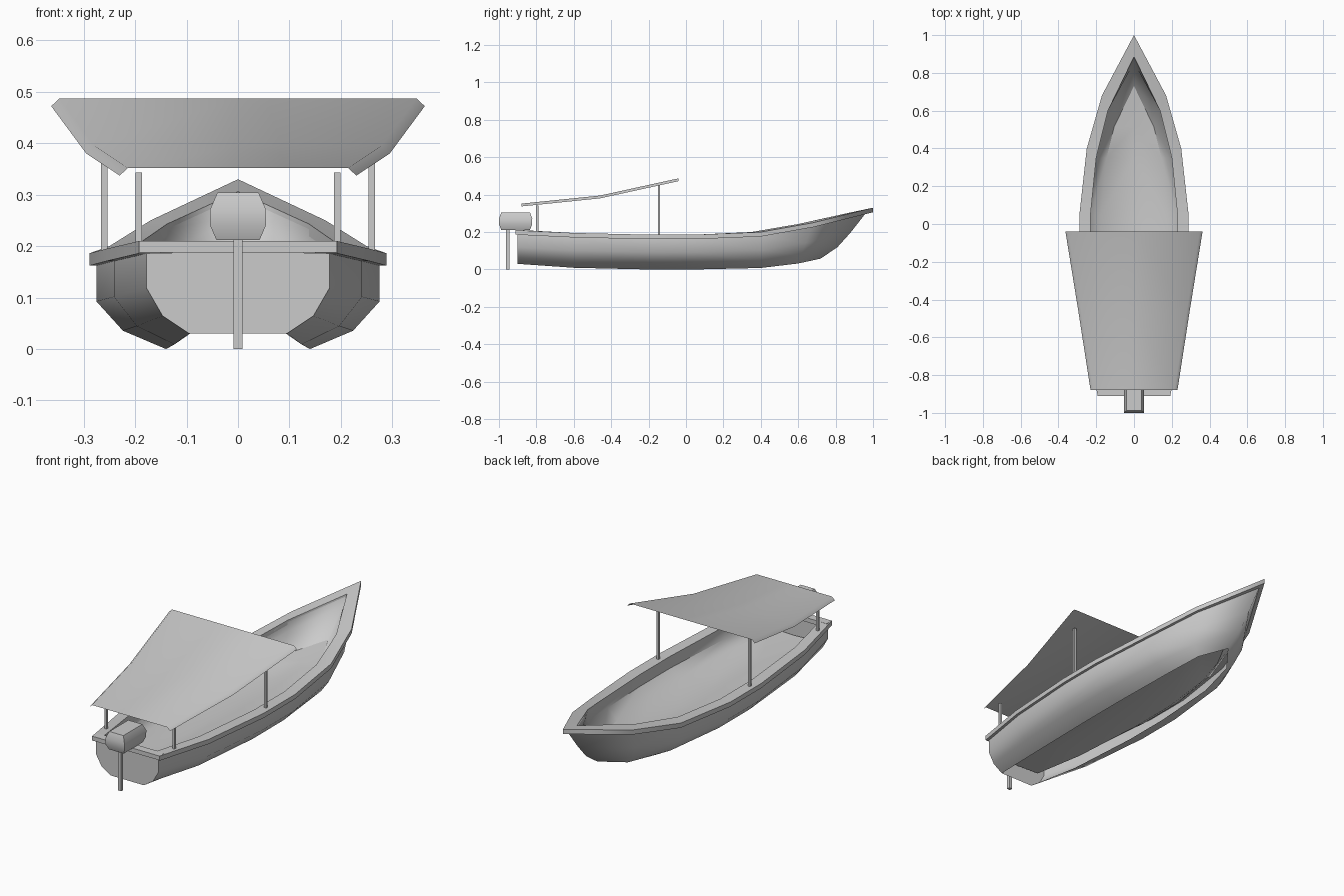
import bpy, bmesh, math

if "Cube" in bpy.data.objects:
    bpy.data.objects.remove(bpy.data.objects["Cube"])


def finish(name, bm, mirror=False, angle=30):
    bmesh.ops.remove_doubles(bm, verts=bm.verts, dist=0.0005)
    bmesh.ops.recalc_face_normals(bm, faces=bm.faces)
    me = bpy.data.meshes.new(name)
    bm.to_mesh(me)
    bm.free()
    ob = bpy.data.objects.new(name, me)
    bpy.context.collection.objects.link(ob)
    if mirror:
        m = ob.modifiers.new("mirror", 'MIRROR')
        m.merge_threshold = 0.001
    bpy.ops.object.select_all(action='DESELECT')
    ob.select_set(True)
    bpy.context.view_layer.objects.active = ob
    bpy.ops.object.shade_smooth_by_angle(angle=math.radians(angle))
    return ob


def loft(name, stations, closed=False, caps=False, mirror=True, angle=30):
    """Skin a surface through equal-length rows of points."""
    bm = bmesh.new()
    rows = [[bm.verts.new(p) for p in s] for s in stations]
    n = len(rows[0])
    for a, b in zip(rows, rows[1:]):
        for i in range(n if closed else n - 1):
            j = (i + 1) % n
            bm.faces.new((a[i], a[j], b[j], b[i]))
    if caps:
        bm.faces.new(rows[0])
        bm.faces.new(rows[-1])
    return finish(name, bm, mirror, angle)


def box(name, x, y, z):
    rows = [[(x[0], y[0], h), (x[1], y[0], h), (x[1], y[1], h), (x[0], y[1], h)] for h in z]
    return loft(name, rows, closed=True, caps=True, mirror=False)


# rail: (y, half width, top z) outside, and (y, half width, z) inside
outer = [(-.91, .192, .21), (-.6, .255, .195), (-.2, .289, .186), (.05, .289, .186),
         (.4, .25, .2), (.68, .17, .25), (1.0, 0, .33)]
inner = [(-.87, .15, .21), (-.6, .2, .195), (-.2, .23, .186), (.05, .23, .186),
         (.35, .2, .2), (.6, .138, .243), (.885, 0, .306)]
T = .024
loft("gunwale", [[(xo, yo, zo), (xo, yo, zo - T), (xi, yi, zi - T), (xi, yi, zi)]
                 for (yo, xo, zo), (yi, xi, zi) in zip(outer, inner)], closed=True)
box("stern_rail", (-.192, .192), (-.911, -.87), (.188, .21))

# outer hull skin: top edge follows the rail, lower edge is the open chine
chine = [(-.9, .095, .03), (-.6, .124, .009), (-.2, .14, 0), (.05, .14, 0),
         (.4, .125, .008), (.6, .09, .032), (.72, 0, .058)]
hull = []
for k, ((yo, xo, zo), (yb, xb, zb)) in enumerate(zip(outer, chine)):
    yt = {0: -.9, 5: .67, 6: .965}.get(k, yo)
    bow = k == 6
    xt, zt = max(xo - .014, 0), zo - T
    row = []
    for fx, fy, fz in ((1, 1, 1), (1, .66 if bow else .57, .57),
                       (.62, .37 if bow else .2, .25 if bow else .22), (0, 0, 0)):
        row.append((xb + (xt - xb) * fx, yb + (yt - yb) * fy, zb + (zt - zb) * fz))
    hull.append(row)
loft("hull", hull, angle=50)

# flat transom closing the stern
bm = bmesh.new()
edge = hull[0] + [(0, -.9, .03), (0, -.9, .19)]
bm.faces.new([bm.verts.new(p) for p in edge])
finish("transom", bm, mirror=True)

# inside lining: upright wall under the rail, then a dished floor
floor = [(-.88, .12, .1), (-.6, .155, .09), (-.2, .175, .085), (.05, .175, .085),
         (.35, .145, .09), (.515, .105, .105), (.73, 0, .13)]
wall = [.14, .13, .125, .125, .14, .185, .26]
loft("lining", [[(xi, yi, zi - .01), (xi, yi - .03 * (xi == 0), zw), (xf, yf, zf), (0, yf, zf - .005)]
                for (yi, xi, zi), (yf, xf, zf), zw in zip(inner, floor, wall)], angle=45)

# canopy sheet with turned-down side lips
canopy = []
for y, w, z in ((-.88, .23, .352), (-.46, .295, .395), (-.04, .363, .487)):
    canopy.append([(w, y, z - .015), (w - .016, y, z), (0, y, z)])
loft("canopy", canopy, angle=60)

# square canopy posts
for s, side in ((-1, "left"), (1, "right")):
    for end, x, y, z in (("bow", .26, -.145, (.17, .457)), ("stern", .193, -.795, (.19, .343))):
        box(end + "_post_" + side, (s * x - .006, s * x + .006), (y - .006, y + .006), z)

# outboard motor: chamfered head and straight leg
head = []
for z, w, d in ((.212, .042, .077), (.24, .054, .088), (.272, .054, .089), (.304, .04, .077)):
    head.append([(-w, -.911 - d, z), (w, -.911 - d, z), (w, -.911 + d, z), (-w, -.911 + d, z)])
loft("motor_head", head, closed=True, caps=True, mirror=False)
box("motor_leg", (-.009, .009), (-.962, -.945), (0, .215))
